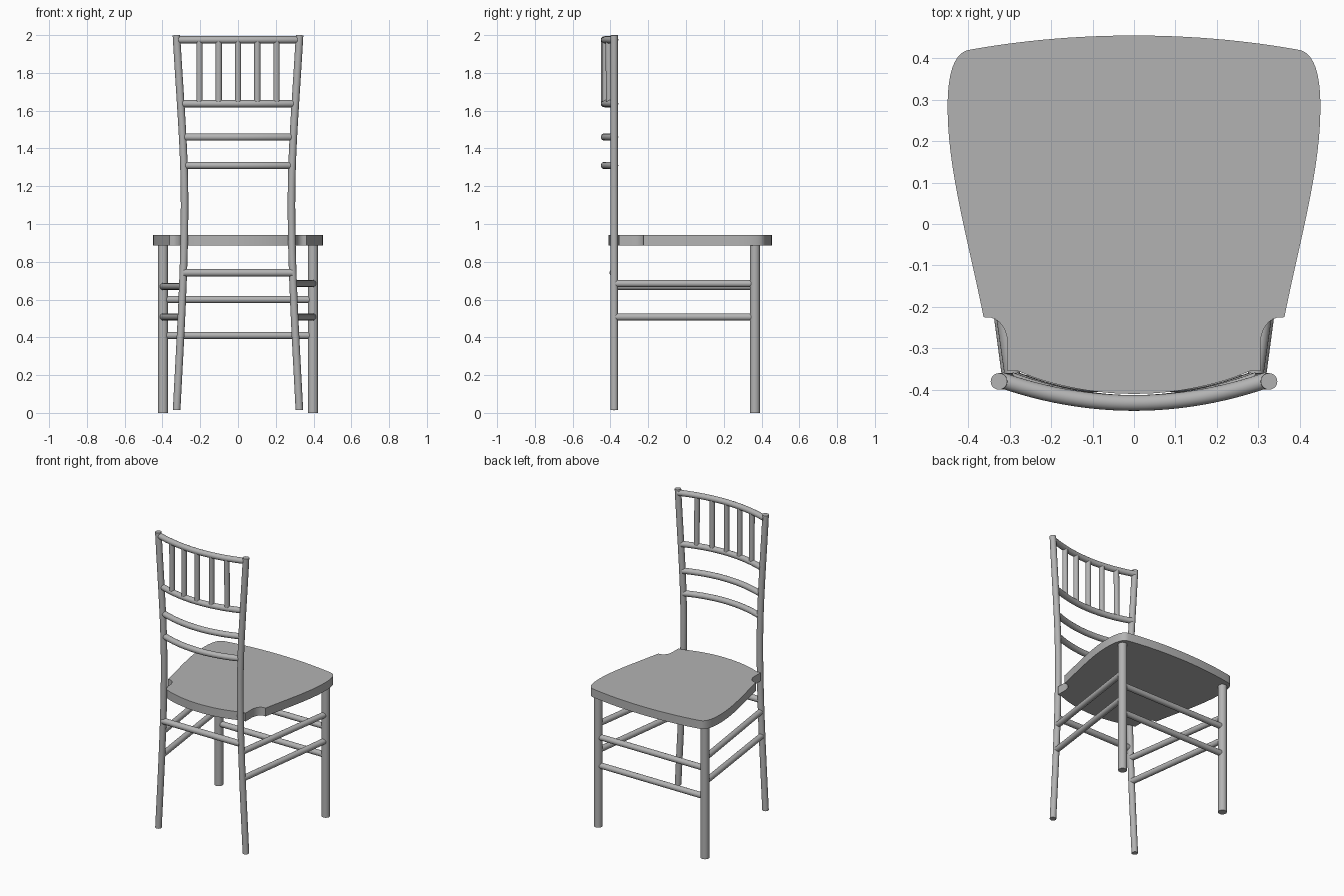
import bpy, bmesh, math
from mathutils import Vector
from mathutils.geometry import interpolate_bezier

cube = bpy.data.objects.get("Cube")
if cube:
    bpy.data.objects.remove(cube, do_unlink=True)

grey = bpy.data.materials.new("chair grey")
grey.use_nodes = True
grey.diffuse_color = (0.45, 0.45, 0.45, 1)
grey.node_tree.nodes["Principled BSDF"].inputs["Base Color"].default_value = grey.diffuse_color


def finish(name, bm):
    """Turn a bmesh into a named object with smooth sides and sharp edges."""
    bmesh.ops.recalc_face_normals(bm, faces=bm.faces)
    mesh = bpy.data.meshes.new(name)
    bm.to_mesh(mesh)
    bm.free()
    mesh.materials.append(grey)
    obj = bpy.data.objects.new(name, mesh)
    bpy.context.collection.objects.link(obj)
    bpy.ops.object.select_all(action='DESELECT')
    obj.select_set(True)
    bpy.context.view_layer.objects.active = obj
    bpy.ops.object.shade_smooth_by_angle(angle=math.radians(35))
    return obj


def bezier(a, b, c, d, steps=14):
    return interpolate_bezier(Vector(a), Vector(b), Vector(c), Vector(d), steps)


def tube(name, path, radius, sides=20):
    """Sweep a round section along a path and cap both ends."""
    path = [Vector(p) for p in path]
    bm = bmesh.new()
    rings = []
    for i, p in enumerate(path):
        tangent = (path[min(i + 1, len(path) - 1)] - path[max(i - 1, 0)]).normalized()
        u = tangent.cross(Vector((0, 1, 0))).normalized()
        if abs(tangent.y) > 0.9:
            u = tangent.cross(Vector((0, 0, 1))).normalized()
        v = tangent.cross(u)
        angles = [2 * math.pi * k / sides for k in range(sides)]
        rings.append([bm.verts.new(p + radius * (u * math.cos(t) + v * math.sin(t)))
                      for t in angles])
    for r0, r1 in zip(rings, rings[1:]):
        for k in range(sides):
            n = (k + 1) % sides
            bm.faces.new((r0[k], r0[n], r1[n], r1[k]))
    bm.faces.new(rings[0])
    bm.faces.new(rings[-1])
    return finish(name, bm)


def bow_y(x, half):
    """Depth of the curved back rails at x."""
    return -0.432 + 0.056 * (x / half) ** 2


# Seat: half outline mirrored, with notches beside the back posts
half = bezier((0, .455), (.14, .455), (.27, .443), (.395, .421))
half += bezier((.395, .421), (.44, .415), (.45, .35), (.45, .28))[1:]
half += bezier((.45, .28), (.45, .13), (.40, -.04), (.363, -.225))[1:]
half += bezier((.345, -.226), (.32, -.232), (.305, -.26), (.305, -.29), 8)
half += [Vector((.305, -.355))]
half += bezier((.28, -.355), (.2, -.39), (.1, -.41), (0, -.41))
outline = [(p.x, p.y) for p in half] + [(-p.x, p.y) for p in half[-2:0:-1]]
bm = bmesh.new()
bottom = bm.faces.new([bm.verts.new((x, y, 0.885)) for x, y in outline])
lift = bmesh.ops.extrude_face_region(bm, geom=[bottom], use_keep_orig=True)
bmesh.ops.translate(bm, vec=(0, 0, 0.056),
                    verts=[g for g in lift["geom"] if isinstance(g, bmesh.types.BMVert)])
finish("seat", bm)

# Legs, back posts and side stretchers
for side, s in (("left", 1), ("right", -1)):
    tube(f"{side}_straight_leg", [(s * .397, .365, 0), (s * .397, .365, .89)], .027)
    lower = bezier((.325, -.38, .015), (.306, -.38, .38), (.283, -.38, .75), (.283, -.38, 1.1))
    upper = bezier((.283, -.38, 1.1), (.283, -.38, 1.4), (.303, -.38, 1.6), (.326, -.38, 2))
    tube(f"{side}_back_post", [(s * p.x, p.y, p.z) for p in lower + upper[1:]], .02)
    for level, z, x in (("upper", .677 + s * .008, .292), ("lower", .508, .299)):
        tube(f"{side}_{level}_stretcher", [(s * x, -.375, z), (s * .397, .36, z)], .019)

# Straight cross stretchers
for level, z in (("upper", .6), ("lower", .41)):
    tube(f"{level}_cross_stretcher", [(-.39, .365, z), (.39, .365, z)], .019)
tube("back_stretcher", [(-.288, -.385, .742), (.288, -.385, .742)], .02)

# Curved back rails
rails = (("top", 1.975, .323), ("spindle_base", 1.637, .299),
         ("middle", 1.46, .289), ("lower", 1.31, .285))
for name, z, h in rails:
    xs = [h * (i / 12 - 1) for i in range(25)]
    tube(f"{name}_rail", [(x, bow_y(x, h), z) for x in xs], .019)

# Five upright spindles between the two upper rails
for i in range(-2, 3):
    x = i * .102
    tube(f"spindle_{i + 3}", [(x, bow_y(x, .299), 1.637), (x, bow_y(x, .323), 1.975)], .017)
